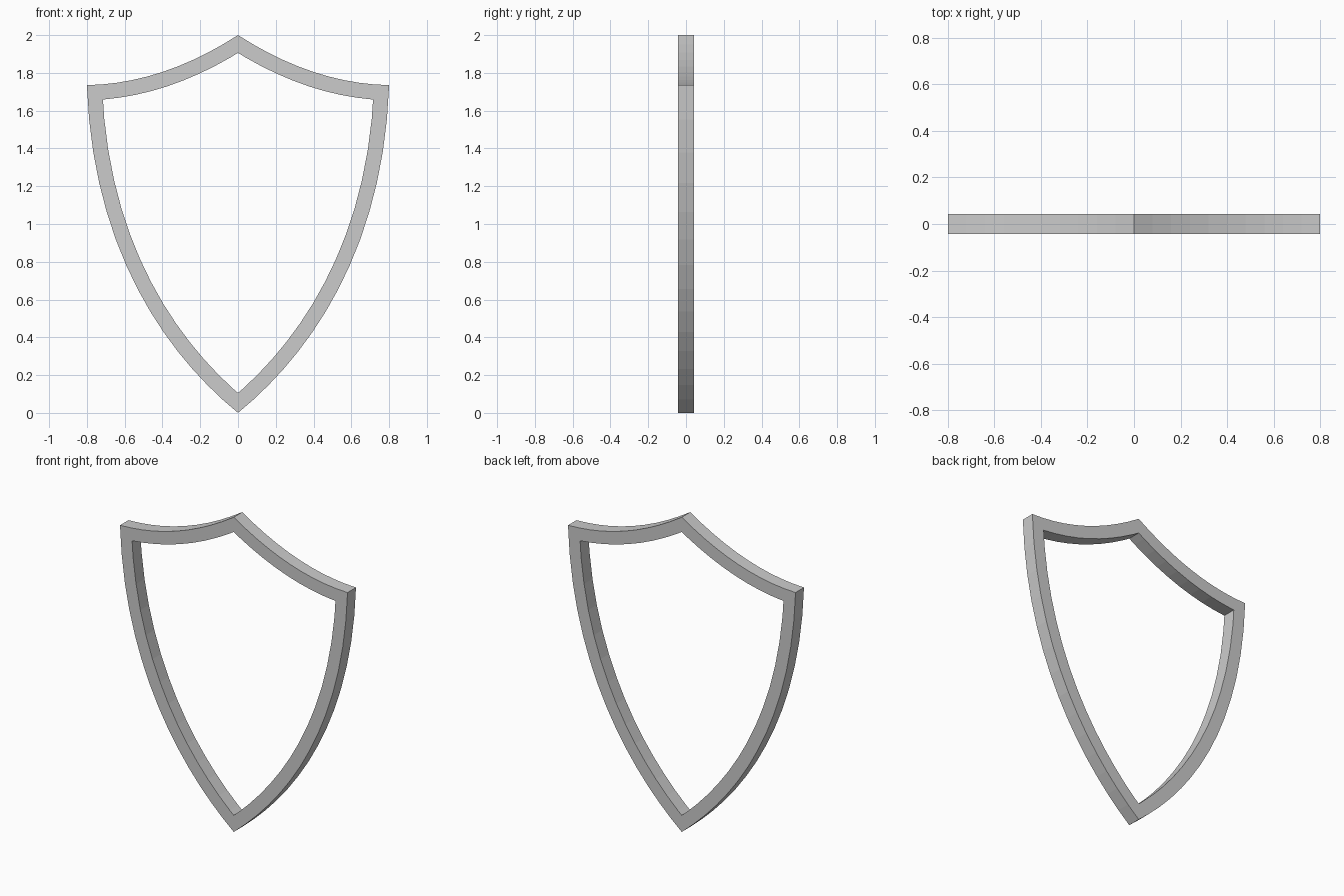
import bpy, bmesh
from mathutils import Vector

if "Cube" in bpy.data.objects:
    bpy.data.objects.remove(bpy.data.objects["Cube"])

HALF_DEPTH = 0.0425   # half thickness in y
WIDTH = 0.08          # width of the rim band


def bezier(p, n):
    """n + 1 points along a cubic bezier in the x-z plane."""
    a, b, c, d = (Vector(q) for q in p)
    return [a * (1 - t) ** 3 + b * 3 * t * (1 - t) ** 2 + c * 3 * t * t * (1 - t) + d * t ** 3
            for t in (i / n for i in range(n + 1))]


def inset(loop, dist):
    """Mitred inward offset of a counter-clockwise loop."""
    result = []
    for i, p in enumerate(loop):
        e1 = (p - loop[i - 1]).normalized()
        e2 = (loop[(i + 1) % len(loop)] - p).normalized()
        n1, n2 = Vector((-e1.y, e1.x)), Vector((-e2.y, e2.x))
        result.append(p + (n1 + n2) * dist / (1 + n1.dot(n2)))
    return result


# Right half of the outline: curved flank, then the concave top edge
flank = bezier([(0, 0), (0.38, 0.31), (0.77, 0.86), (0.80, 1.735)], 14)
top = bezier([(0.80, 1.735), (0.533, 1.74), (0.267, 1.828), (0, 2.0)], 10)
right = flank + top[1:]
left = [Vector((-p.x, p.y)) for p in reversed(right[1:-1])]
outer = right + left
inner = inset(outer, WIDTH)

# Shield rim: four loops (front/back, outer/inner) bridged into a closed band
bm = bmesh.new()
loops = [[bm.verts.new((p.x, y, p.y)) for p in ring]
         for ring, y in ((outer, -HALF_DEPTH), (outer, HALF_DEPTH),
                         (inner, HALF_DEPTH), (inner, -HALF_DEPTH))]
count = len(outer)
for k in range(4):
    a, b = loops[k], loops[(k + 1) % 4]
    for i in range(count):
        j = (i + 1) % count
        bm.faces.new((a[i], a[j], b[j], b[i]))
bmesh.ops.recalc_face_normals(bm, faces=bm.faces)

mesh = bpy.data.meshes.new("shield_rim")
bm.to_mesh(mesh)
bm.free()
bpy.context.collection.objects.link(bpy.data.objects.new("shield_rim", mesh))
